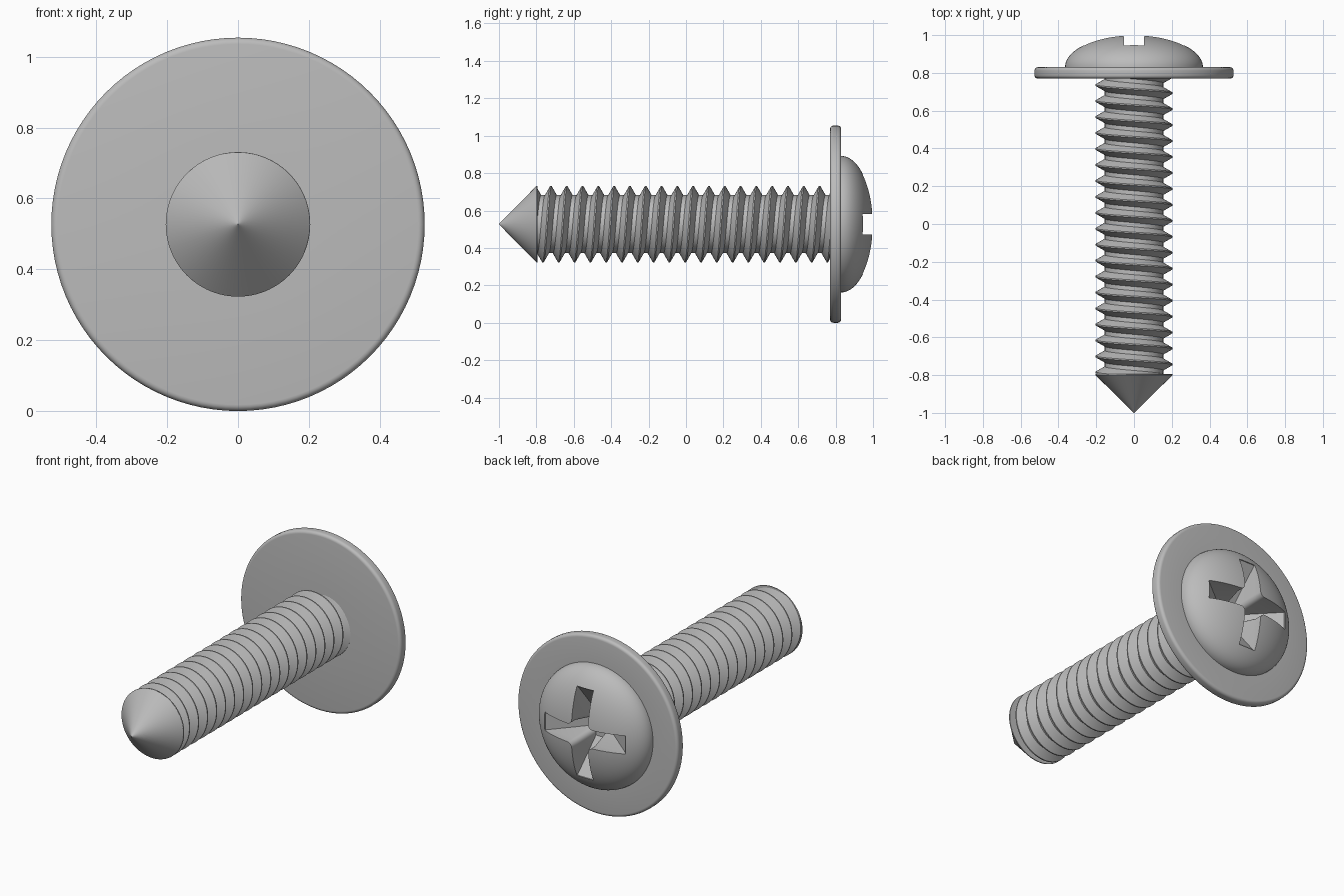
import bpy, bmesh, math

if "Cube" in bpy.data.objects:
    bpy.data.objects.remove(bpy.data.objects["Cube"], do_unlink=True)

AXIS_Z = 0.527
SEG = 96
TAU = math.tau

steel = bpy.data.materials.new("grey steel")
steel.use_nodes = True
GREY = (0.5, 0.5, 0.5, 1)
steel.diffuse_color = GREY
steel.node_tree.nodes["Principled BSDF"].inputs["Base Color"].default_value = GREY


def polar(r, y, t):
    """Point at radius r and angle t around the screw axis."""
    return (r * math.cos(t), y, AXIS_Z + r * math.sin(t))


def finish(name, bm):
    bmesh.ops.remove_doubles(bm, verts=bm.verts, dist=1e-5)
    bmesh.ops.recalc_face_normals(bm, faces=bm.faces)
    mesh = bpy.data.meshes.new(name)
    bm.to_mesh(mesh)
    bm.free()
    mesh.materials.append(steel)
    ob = bpy.data.objects.new(name, mesh)
    bpy.context.collection.objects.link(ob)
    return ob


def smooth(ob, angle=30):
    bpy.ops.object.select_all(action='DESELECT')
    ob.select_set(True)
    bpy.context.view_layer.objects.active = ob
    bpy.ops.object.shade_smooth_by_angle(angle=math.radians(angle))


def loft(name, rings, caps=True):
    """Skin closed rings of points and cap both ends."""
    bm = bmesh.new()
    rows = [[bm.verts.new(p) for p in ring] for ring in rings]
    for a, b in zip(rows, rows[1:]):
        for i in range(len(a)):
            j = (i + 1) % len(a)
            bm.faces.new((a[i], a[j], b[j], b[i]))
    if caps:
        bm.faces.new(rows[0])
        bm.faces.new(rows[-1])
    return finish(name, bm)


def lathe(name, profile):
    return loft(name, [[polar(r, y, TAU * i / SEG) for i in range(SEG)]
                       for r, y in profile])


# Head: washer flange with rounded rim, and elliptical dome
R, RIM, BOTTOM, TOP = 0.527, 0.018, 0.77, 0.83
DOME_R, DOME_H = 0.365, 0.17
profile = [(0.1, BOTTOM)]
for y, start in ((BOTTOM + RIM, -90), (TOP - RIM, 0)):
    for k in range(6):
        a = math.radians(start + 18 * k)
        profile.append((R - RIM + RIM * math.cos(a), y + RIM * math.sin(a)))
for k in range(24):
    a = math.radians(90 * k / 24)
    profile.append((DOME_R * math.cos(a), TOP + DOME_H * math.sin(a)))
head = lathe("head", profile)


# Cross recess: tapered four-armed cutter with rounded inner corners
def cross(length, half, fillet, y):
    quarter = [(length, half)]
    for k in range(7):
        a = math.radians(270 - 15 * k)
        quarter.append((half + fillet + fillet * math.cos(a),
                        half + fillet + fillet * math.sin(a)))
    quarter.append((half, length))
    ring = []
    for k in range(4):
        c, s = round(math.cos(k * TAU / 4)), round(math.sin(k * TAU / 4))
        ring += [(c * u - s * v, y, AXIS_Z + s * u + c * v) for u, v in quarter]
    return ring


cutter = loft("recess_cutter", [cross(0.265, 0.054, 0.03, 1.05),
                                cross(0.265, 0.054, 0.03, 0.94),
                                cross(0.075, 0.03, 0.03, 0.8)])
cutter.hide_render = True
cut = head.modifiers.new("recess", 'BOOLEAN')
cut.operation = 'DIFFERENCE'
cut.solver = 'EXACT'
cut.object = cutter
bpy.context.view_layer.objects.active = head
bpy.ops.object.modifier_apply(modifier=cut.name)
bpy.data.objects.remove(cutter, do_unlink=True)
smooth(head)

# Threaded shank: a V profile swept along a helix, trimmed flat at both ends
PITCH, CREST, ROOT = 0.0845, 0.204, 0.155
LOW, HIGH = -0.801, 0.78
TURN = 64
v_profile = [(-0.04, CREST), (0.04, CREST), (0.37, ROOT), (0.63, ROOT), (0.96, CREST)]
bm = bmesh.new()
start = 0.693 - 19 * PITCH
for n in range(22 * TURN):
    quads = []
    for m in (n, n + 1):
        base = start + PITCH * (m / TURN - 1)
        quads.append([polar(r, min(max(base + f * PITCH, LOW), HIGH), TAU * m / TURN)
                      for f, r in v_profile])
    for k in range(len(v_profile) - 1):
        pts = [quads[0][k], quads[0][k + 1], quads[1][k + 1], quads[1][k]]
        ys = [p[1] for p in pts]
        if max(ys) - min(ys) > 1e-6:
            bm.faces.new([bm.verts.new(p) for p in pts])
shank = finish("threaded_shank", bm)
smooth(shank)

# Pointed tip
tip = lathe("tip", [(CREST, -0.795), (CREST, -0.8), (0.001, -1.0)])
smooth(tip)
